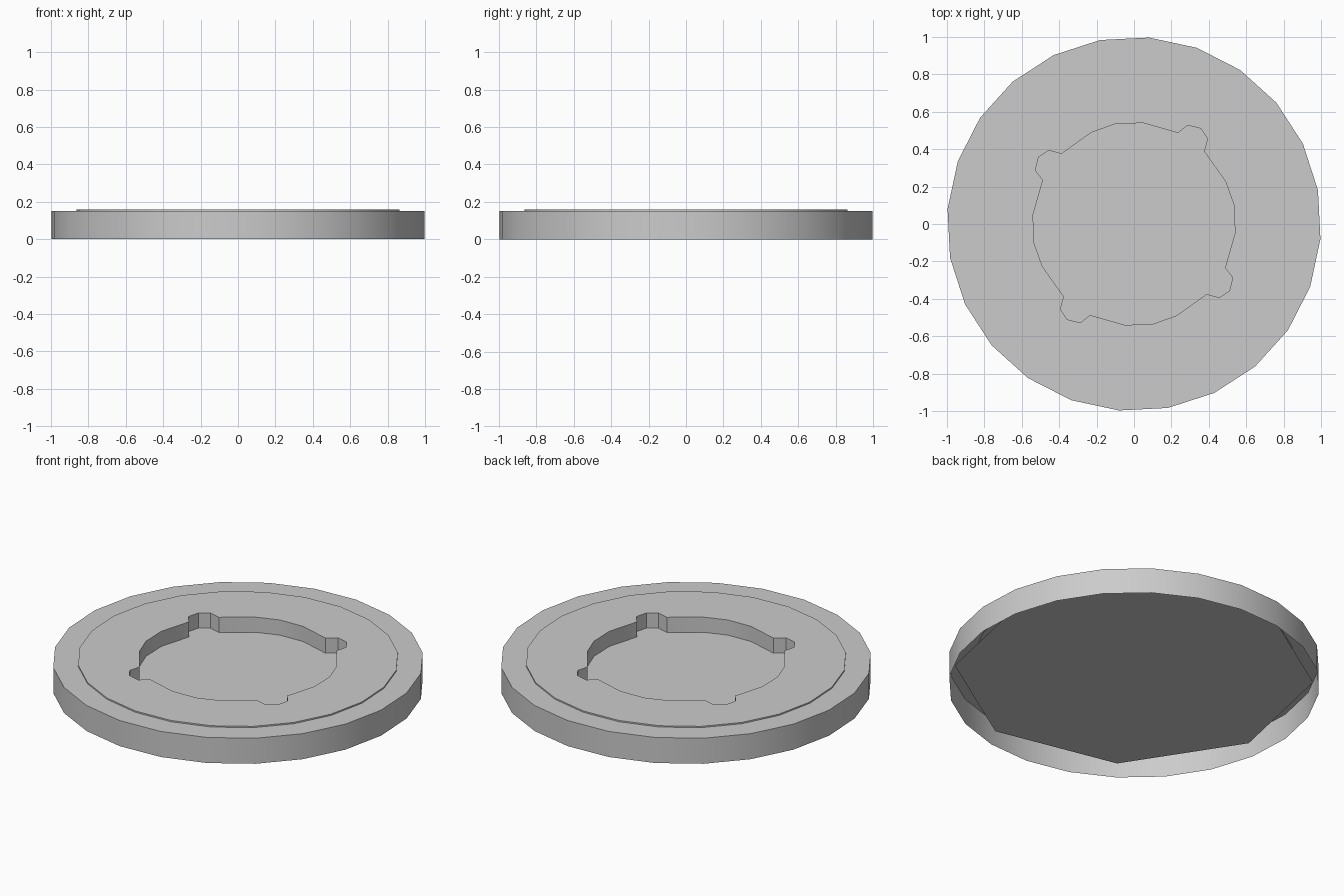
import bpy, bmesh, math

cube = bpy.data.objects.get("Cube")
if cube:
    bpy.data.objects.remove(cube, do_unlink=True)

TURN = math.radians(10.4)      # shared rotation of all round parts
RING_Z, PLATE_Z, FLOOR_Z = 0.152, 0.16, 0.07

grey = bpy.data.materials.new("plain grey")
grey.use_nodes = True
grey.diffuse_color = (0.6, 0.6, 0.6, 1)
bsdf = next(n for n in grey.node_tree.nodes if n.type == 'BSDF_PRINCIPLED')
bsdf.inputs["Base Color"].default_value = grey.diffuse_color


def circle(radius, sides):
    """Counter-clockwise outline of a regular polygon."""
    steps = [TURN + 2 * math.pi * i / sides for i in range(sides)]
    return [(radius * math.cos(a), radius * math.sin(a)) for a in steps]


def loop(bm, outline, z):
    return [bm.verts.new((x, y, z)) for x, y in outline]


def band(bm, lower, upper):
    """Quads between two matching loops."""
    n = len(lower)
    for i in range(n):
        j = (i + 1) % n
        bm.faces.new((lower[i], lower[j], upper[j], upper[i]))


def finish(bm, name):
    mesh = bpy.data.meshes.new(name)
    bm.to_mesh(mesh)
    bm.free()
    mesh.materials.append(grey)
    obj = bpy.data.objects.new(name, mesh)
    bpy.context.collection.objects.link(obj)
    bpy.ops.object.select_all(action='DESELECT')
    obj.select_set(True)
    bpy.context.view_layer.objects.active = obj
    bpy.ops.object.shade_smooth_by_angle(angle=math.radians(30))
    return obj


# Outer wall, flat rim and the small step, open underneath
bm = bmesh.new()
rim = [loop(bm, circle(r, 24), z) for r, z in
       ((1, 0), (1, RING_Z), (0.865, RING_Z), (0.865, PLATE_Z))]
for lower, upper in zip(rim, rim[1:]):
    band(bm, lower, upper)
finish(bm, "outer_rim")

# Recess outline: one quarter with its notch, repeated four times
quarter = [(0.375, 0.388), (0.393, 0.455), (0.358, 0.51), (0.287, 0.528),
           (0.235, 0.487), (0.05, 0.54), (-0.1, 0.535), (-0.228, 0.489)]
recess = []
for turn in range(4):
    recess += quarter
    quarter = [(-y, x) for x, y in quarter]

# Raised plate with the notched opening and its side wall
bm = bmesh.new()
outer = loop(bm, circle(0.865, 24), PLATE_Z)
inner = loop(bm, recess, PLATE_Z)
edges = [bm.edges.new((ring[i - 1], ring[i]))
         for ring in (outer, inner) for i in range(len(ring))]
bmesh.ops.triangle_fill(bm, edges=edges, use_beauty=True, normal=(0, 0, 1))
for face in bm.faces:
    face.normal_update()
    if face.normal.z < 0:
        face.normal_flip()
band(bm, inner, loop(bm, recess, FLOOR_Z))
finish(bm, "raised_plate")

# Eight-sided floor under the opening
bm = bmesh.new()
bm.faces.new(loop(bm, circle(0.97, 8), FLOOR_Z))
finish(bm, "recess_floor")
